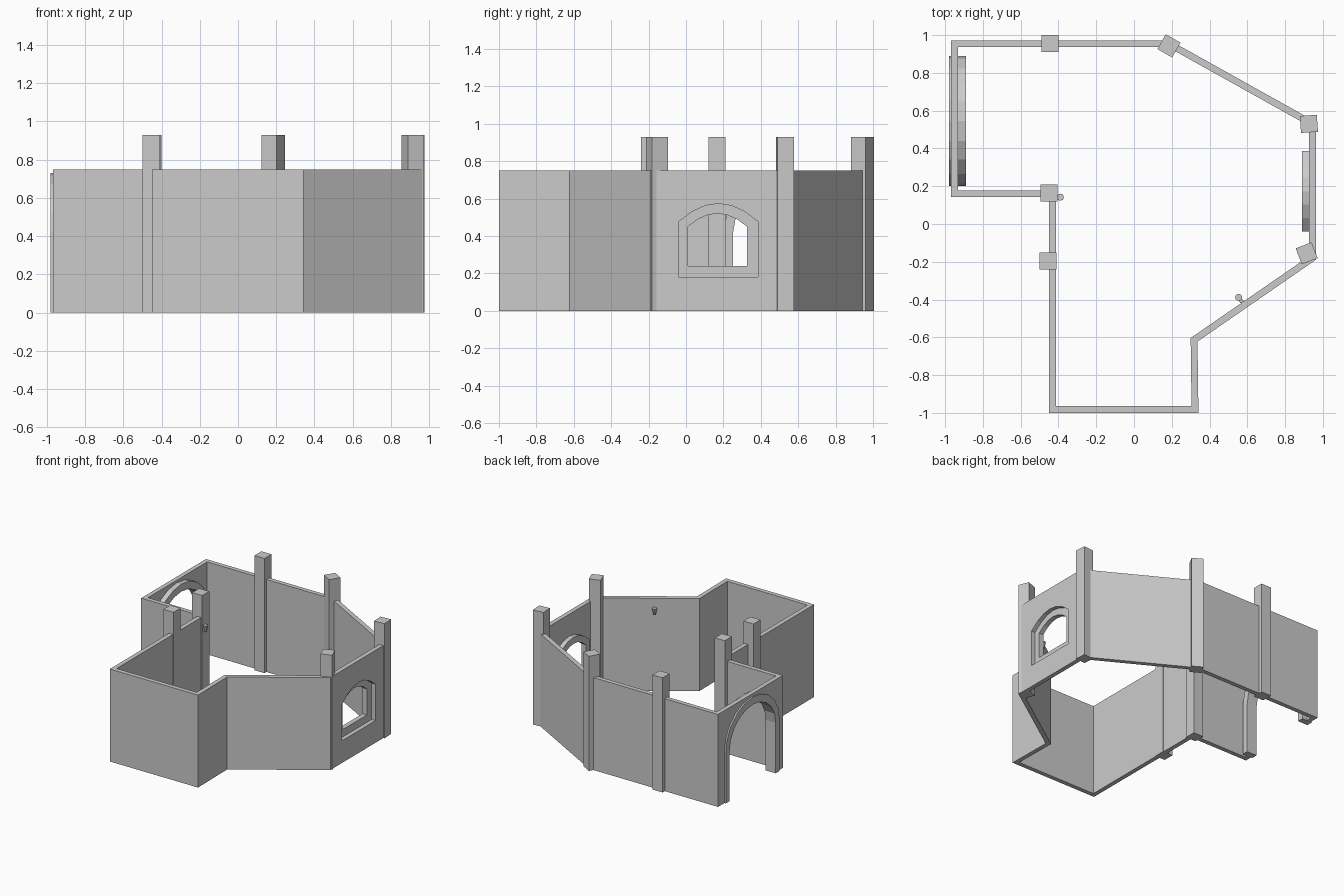
import bpy, math
from mathutils import Vector

if "Cube" in bpy.data.objects:
    bpy.data.objects.remove(bpy.data.objects["Cube"])

WALL_H, POST_H, THICK = 0.75, 0.93, 0.036


def make(name, verts, faces):
    me = bpy.data.meshes.new(name)
    me.from_pydata([tuple(v) for v in verts], [], faces)
    ob = bpy.data.objects.new(name, me)
    bpy.context.collection.objects.link(ob)
    # consistent outward normals
    import bmesh
    bm = bmesh.new()
    bm.from_mesh(me)
    bmesh.ops.recalc_face_normals(bm, faces=bm.faces)
    bm.to_mesh(me)
    bm.free()
    return ob


def strip(name, a0, b0, a1, b1, closed):
    """Solid band with outlines a (outer) and b (inner) at two levels."""
    n = len(a0)
    faces = []
    for i in range(n if closed else n - 1):
        j = (i + 1) % n
        for p, q in ((0, 1), (1, 3), (3, 2), (2, 0)):
            faces.append((p * n + i, p * n + j, q * n + j, q * n + i))
    if not closed:
        for k in (0, n - 1):
            faces.append((k, n + k, 3 * n + k, 2 * n + k))
    return make(name, a0 + b0 + a1 + b1, faces)


def offset(path, d):
    """Mitred offset of a closed clockwise path, positive = outward."""
    out = []
    for i, p in enumerate(path):
        e1 = (p - path[i - 1]).normalized()
        e2 = (path[(i + 1) % len(path)] - p).normalized()
        n1, n2 = Vector((-e1.y, e1.x)), Vector((-e2.y, e2.x))
        out.append(p + (n1 + n2) * d / (1 + n1.dot(n2)))
    return out


def round_arch(yc, hw, z0, spring, top, n=10):
    arc = [(yc - hw * math.cos(math.pi * i / n),
            spring + (top - spring) * math.sin(math.pi * i / n)) for i in range(n + 1)]
    return [(yc - hw, z0)] + arc + [(yc + hw, z0)]


def shallow_arch(yc, hw, z0, spring, top, n=6):
    ts = [-1 + 2 * i / n for i in range(n + 1)]
    arc = [(yc + hw * t, spring + (top - spring) * (1 - t * t)) for t in ts]
    return [(yc - hw, z0)] + arc + [(yc + hw, z0)]


def at_x(profile, x):
    return [(x, y, z) for y, z in profile]


def frame(name, outer, inner, x0, x1, closed):
    return strip(name, at_x(outer, x0), at_x(inner, x0), at_x(outer, x1), at_x(inner, x1), closed)


def cutter(name, profile, x0, x1):
    n = len(profile)
    faces = [tuple(range(n)), tuple(range(n, 2 * n))]
    faces += [(i, (i + 1) % n, n + (i + 1) % n, n + i) for i in range(n)]
    ob = make(name, at_x(profile, x0) + at_x(profile, x1), faces)
    ob.hide_render = True
    ob.hide_viewport = True
    ob.display_type = 'WIRE'
    return ob


# outer wall loop
path = [Vector(p) for p in ((-0.95, 0.954), (0.185, 0.954), (0.945, 0.53), (0.945, -0.18),
                            (0.318, -0.613), (0.323, -0.982), (-0.432, -0.982),
                            (-0.432, 0.16), (-0.95, 0.16))]
out, inn = offset(path, THICK / 2), offset(path, -THICK / 2)
lift = lambda pts, z: [(p.x, p.y, z) for p in pts]
walls = strip("walls", lift(out, 0), lift(inn, 0), lift(out, WALL_H), lift(inn, WALL_H), True)

# doorway and window openings with frames
frame("door_frame", round_arch(0.545, 0.345, 0, 0.42, 0.73),
      round_arch(0.545, 0.295, 0, 0.41, 0.67), -0.98, -0.89, False)
win_outer = shallow_arch(0.173, 0.213, 0.18, 0.475, 0.573)
frame("window_frame", win_outer, shallow_arch(0.168, 0.158, 0.24, 0.45, 0.52),
      0.89, 0.929, True)
cuts = [cutter("door_cutter", round_arch(0.545, 0.32, -0.1, 0.415, 0.70), -1.1, -0.85),
        cutter("window_cutter", win_outer, 0.85, 1.1)]
for c in cuts:
    m = walls.modifiers.new(c.name, 'BOOLEAN')
    m.operation, m.solver, m.object = 'DIFFERENCE', 'EXACT', c

# corner and wall posts
for x, y, ang in ((-0.445, 0.955, 0), (0.185, 0.943, -30), (0.926, 0.53, 4),
                  (0.914, -0.155, 21), (-0.45, 0.165, 0), (-0.455, -0.195, 0)):
    bpy.ops.mesh.primitive_cube_add(size=1, location=(x, y, POST_H / 2),
                                    rotation=(0, 0, math.radians(ang)))
    ob = bpy.context.object
    ob.name = "post"
    ob.scale = (0.09, 0.09, POST_H)

# small wall torches: mounting block and flared cup
for x, y, ang in ((-0.39, 0.142, 0), (0.554, -0.388, 125)):
    a = math.radians(ang)
    bpy.ops.mesh.primitive_cone_add(vertices=8, radius1=0.01, radius2=0.019, depth=0.05,
                                    location=(x, y, 0.66), rotation=(0, 0, a))
    bpy.context.object.name = "torch_cup"
    bpy.ops.mesh.primitive_cube_add(size=1, rotation=(0, 0, a),
                                    location=(x - 0.017 * math.cos(a), y - 0.017 * math.sin(a), 0.655))
    bpy.context.object.name = "torch_mount"
    bpy.context.object.scale = (0.03, 0.02, 0.025)
